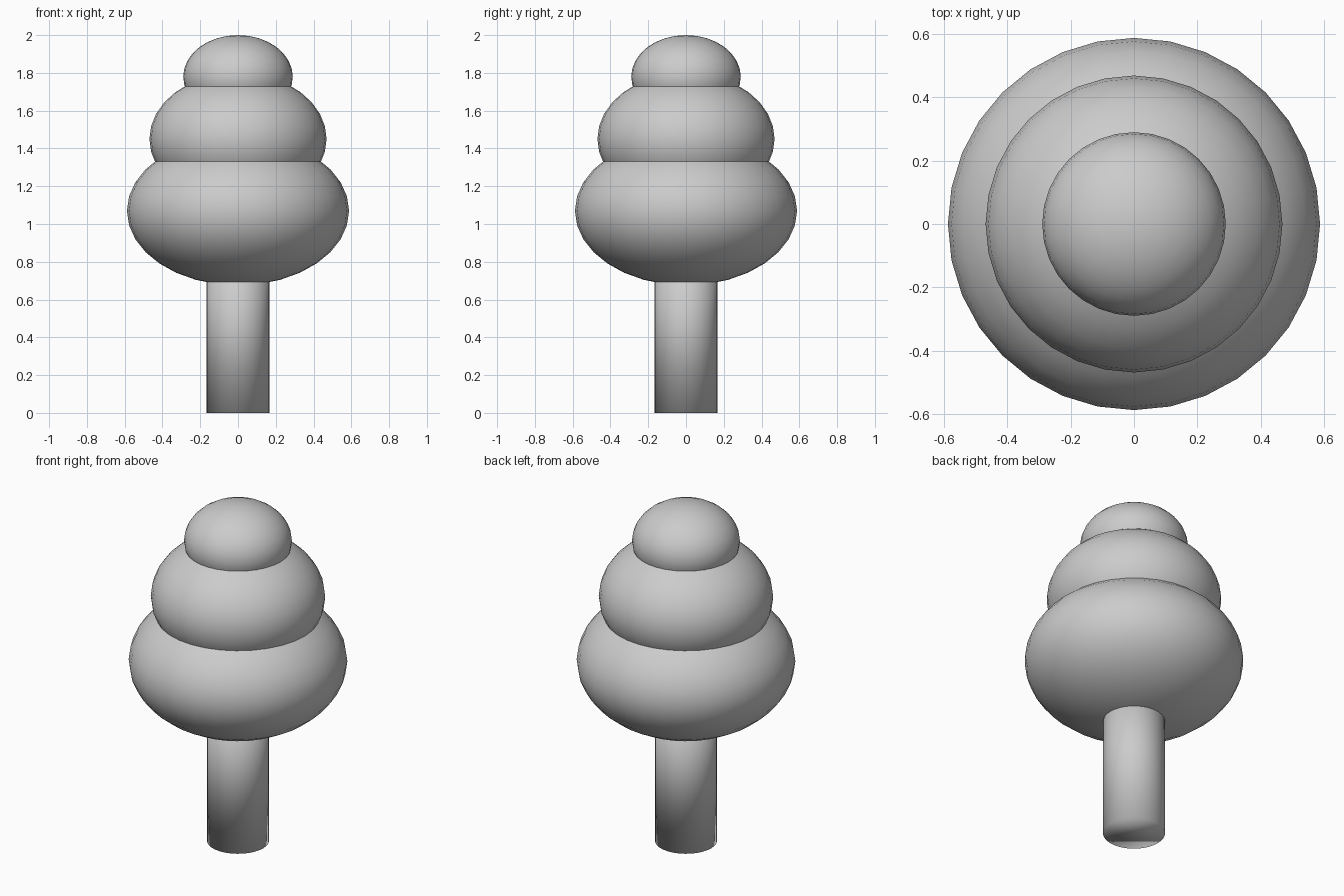
import bpy

if "Cube" in bpy.data.objects:
    bpy.data.objects.remove(bpy.data.objects["Cube"])


def finish(name):
    obj = bpy.context.object
    obj.name = name
    bpy.ops.object.transform_apply(location=False, rotation=False, scale=True)
    bpy.ops.object.shade_smooth()


# Trunk: smooth-shaded capped cylinder running up into the foliage
bpy.ops.mesh.primitive_cylinder_add(vertices=32, radius=0.167, depth=0.9,
                                    location=(0, 0, 0.45))
finish("trunk")

# Foliage: stacked flattened spheres (name, radius, half height, centre z)
for name, radius, half, z in [
    ("lower_foliage", 0.588, 0.395, 1.07),
    ("middle_foliage", 0.469, 0.35, 1.45),
    ("top_foliage", 0.29, 0.22, 1.78),
]:
    bpy.ops.mesh.primitive_uv_sphere_add(segments=32, ring_count=16, radius=1,
                                         location=(0, 0, z))
    bpy.context.object.scale = (radius, radius, half)
    finish(name)
